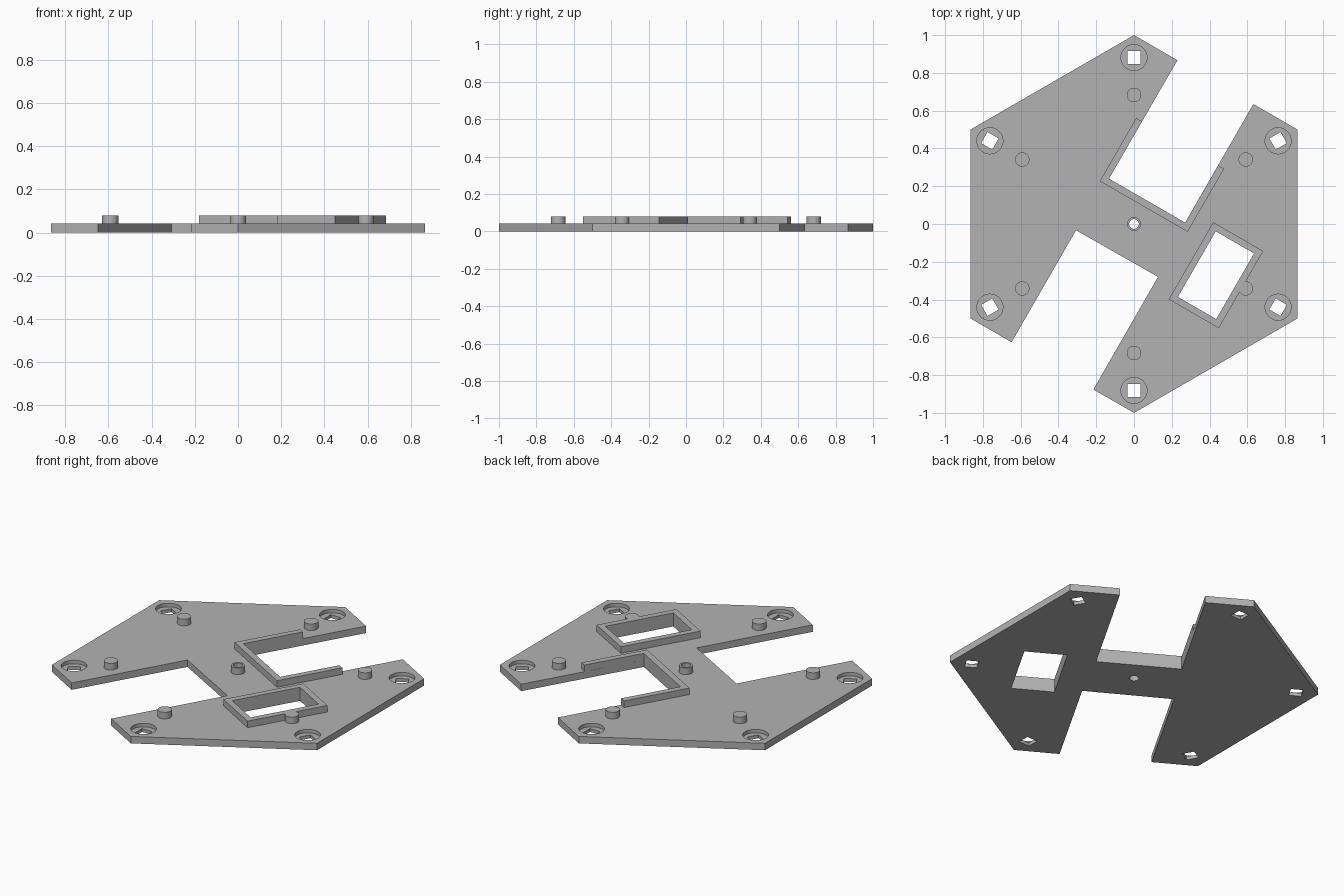
import bpy
import bmesh
import math
from mathutils import Matrix, Vector

cube = bpy.data.objects.get("Cube")
if cube:
    bpy.data.objects.remove(cube, do_unlink=True)

PLATE = 0.041   # top of the plate
TOP = 0.08      # top of the raised parts
LEDGE = 0.02    # floor of the counterbores
WALL = 0.036    # thickness of the raised walls

grey = bpy.data.materials.new("plain grey")
grey.use_nodes = True
grey.diffuse_color = (0.45, 0.45, 0.45, 1)
grey.node_tree.nodes["Principled BSDF"].inputs["Base Color"].default_value = (0.45, 0.45, 0.45, 1)


def prism(name, points, z0, z1):
    """Extrude a flat outline between two heights."""
    bm = bmesh.new()
    face = bm.faces.new([bm.verts.new((p[0], p[1], z0)) for p in points])
    out = bmesh.ops.extrude_face_region(bm, geom=[face])
    top = [v for v in out["geom"] if isinstance(v, bmesh.types.BMVert)]
    bmesh.ops.translate(bm, verts=top, vec=(0, 0, z1 - z0))
    bmesh.ops.recalc_face_normals(bm, faces=bm.faces[:])
    mesh = bpy.data.meshes.new(name)
    bm.to_mesh(mesh)
    bm.free()
    mesh.materials.append(grey)
    obj = bpy.data.objects.new(name, mesh)
    bpy.context.collection.objects.link(obj)
    return obj


def circle(center, radius, sides=48):
    return [(center[0] + radius * math.cos(math.tau * i / sides),
             center[1] + radius * math.sin(math.tau * i / sides)) for i in range(sides)]


def rectangle(center, width, length, angle):
    turn = Matrix.Rotation(angle, 2)
    return [Vector(center) + turn @ Vector((sx * width / 2, sy * length / 2))
            for sx, sy in ((-1, -1), (1, -1), (1, 1), (-1, 1))]


def cut(obj, cutters):
    """Subtract the cutters and keep the result as plain mesh."""
    for c in cutters:
        mod = obj.modifiers.new("cut", "BOOLEAN")
        mod.operation = "DIFFERENCE"
        mod.solver = "EXACT"
        mod.object = c
        c.hide_render = True
    bpy.context.view_layer.update()
    graph = bpy.context.evaluated_depsgraph_get()
    mesh = bpy.data.meshes.new_from_object(obj.evaluated_get(graph))
    obj.modifiers.clear()
    obj.data = mesh


# Directions along and across the slanted slots
along = Vector((0.5, math.sqrt(3) / 2))
across = Vector((math.sqrt(3) / 2, -0.5))
tilt = math.radians(-30)

# Back slot corners
slot_a = Vector((-0.132, 0.24))
slot_b = slot_a + across * 0.465

# Hexagonal plate with a slot from the back and one from the front
outline = [(0, 1), (0.23, 0.867), slot_a, slot_b, (0.632, 0.635),
           (0.866, 0.5), (0.866, -0.5), (0, -1), (-0.215, -0.876),
           (0.127, -0.28), (-0.307, -0.033), (-0.648, -0.626),
           (-0.866, -0.5), (-0.866, 0.5)]
plate = prism("base_plate", outline, 0, PLATE)

# Raised three-sided wall around the back slot
reach = 0.35
wall_points = [slot_a + along * reach, slot_a, slot_b, slot_b + along * reach,
               slot_b + along * reach + across * WALL,
               slot_b + (across - along) * WALL,
               slot_a - (across + along) * WALL,
               slot_a + along * reach - across * WALL]
prism("slot_wall", wall_points, PLATE, TOP)

# Raised frame around the window, and the central boss
window = (0.434, -0.271)
frame = prism("window_frame", rectangle(window, 0.306, 0.471, tilt), PLATE, TOP)
boss = prism("center_boss", circle((0, 0), 0.037), PLATE, TOP)

# Cutters for the window and the central hole
window_cut = prism("window_cutter", rectangle(window, 0.234, 0.401, tilt), -0.1, 0.2)
center_cut = prism("center_cutter", circle((0, 0), 0.026), -0.1, 0.2)
cutters = [window_cut, center_cut]

# Pegs and counterbored square holes toward each corner
for i in range(6):
    angle = math.radians(60 * i)
    out = Vector((-math.sin(angle), math.cos(angle)))
    prism(f"peg_{i + 1}", circle(out * 0.683, 0.038), PLATE, TOP)
    hole = out * 0.881
    cutters.append(prism("bore_cutter", circle(hole, 0.069), LEDGE, 0.2))
    cutters.append(prism("square_cutter", rectangle(hole, 0.068, 0.068, angle), -0.1, 0.2))

cut(plate, cutters)
cut(frame, [window_cut])
cut(boss, [center_cut])
for c in cutters:
    bpy.data.objects.remove(c, do_unlink=True)

# Smooth the round sides, keep the edges sharp
for obj in bpy.context.collection.objects:
    if obj.type == "MESH":
        bpy.ops.object.select_all(action="DESELECT")
        obj.select_set(True)
        bpy.context.view_layer.objects.active = obj
        bpy.ops.object.shade_smooth_by_angle(angle=math.radians(30))
